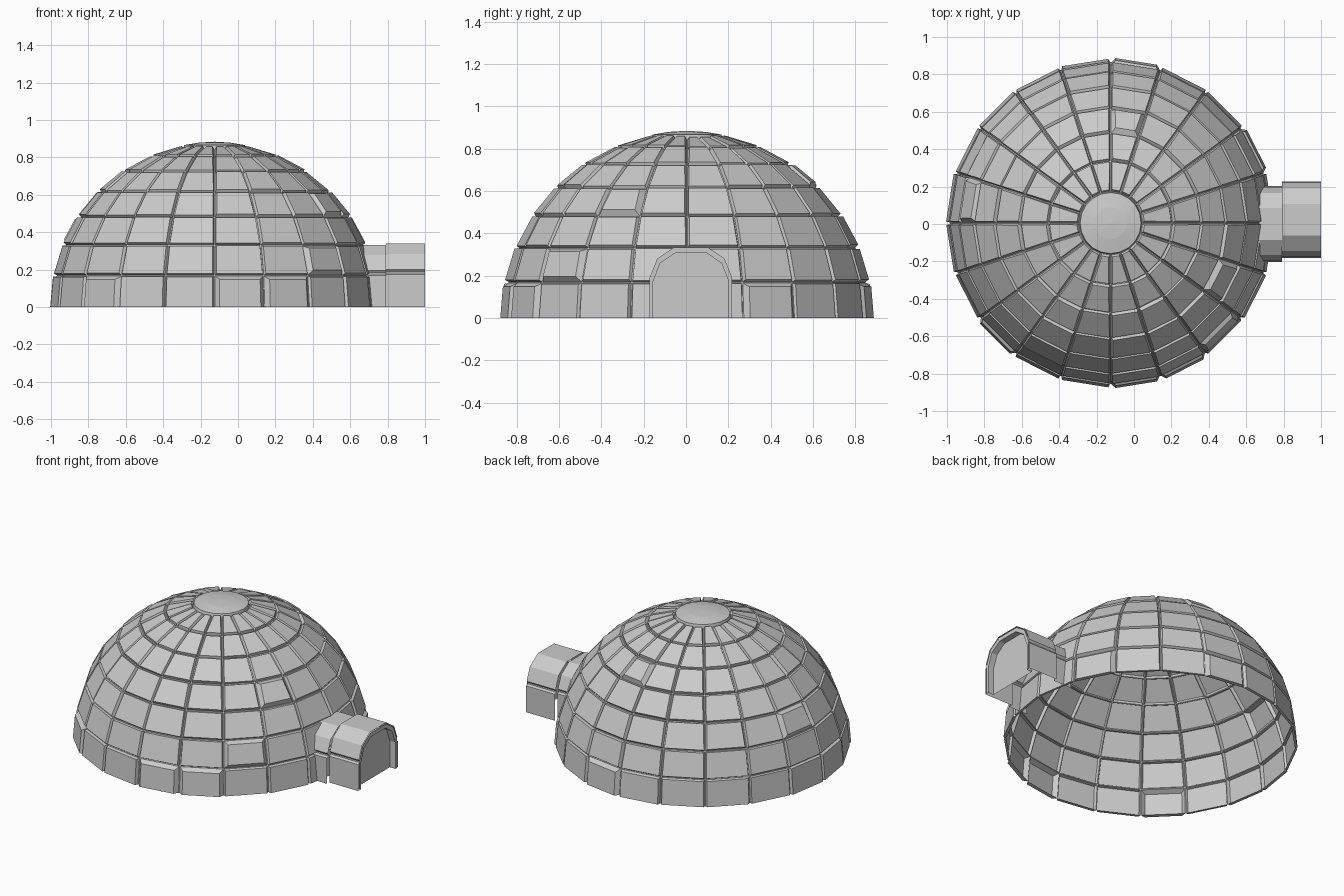
import bpy, bmesh, math, random
from mathutils import Vector

if "Cube" in bpy.data.objects:
    bpy.data.objects.remove(bpy.data.objects["Cube"])

random.seed(4)
CX, CY, R = -0.125, 0.005, 0.86
SEG, ROWS = 20, 7
STEP = math.radians(11.25)


def finish(name, bm):
    me = bpy.data.meshes.new(name)
    bm.to_mesh(me)
    bm.free()
    ob = bpy.data.objects.new(name, me)
    bpy.context.collection.objects.link(ob)
    return ob


def make_grid(bm, rows, closed):
    """Skin rows of points with quads, outward normals when rows go up / points go counter-clockwise."""
    vs = [[bm.verts.new(p) for p in row] for row in rows]
    faces = []
    n = len(rows[0])
    for r in range(len(rows) - 1):
        line = []
        for i in range(n if closed else n - 1):
            j = (i + 1) % n
            line.append(bm.faces.new((vs[r][i], vs[r][j], vs[r + 1][j], vs[r + 1][i])))
        faces.append(line)
    bm.normal_update()
    return faces


def raise_block(bm, face, bevel, height):
    """Leave a thin joint round the face, then push it out as a bevelled block."""
    bmesh.ops.inset_individual(bm, faces=[face], thickness=0.004, depth=0)
    bmesh.ops.inset_individual(bm, faces=[face], thickness=bevel, depth=height)


# Dome: rings of raised snow blocks on a single shell
bm = bmesh.new()
rings = []
for r in range(ROWS + 1):
    e = r * STEP
    rings.append([Vector((CX + R * math.cos(e) * math.cos(i * math.tau / SEG),
                          CY + R * math.cos(e) * math.sin(i * math.tau / SEG),
                          R * math.sin(e))) for i in range(SEG)])
grid = make_grid(bm, rings, True)
proud = {(0, 12), (0, 15), (0, 16), (0, 4), (0, 1), (1, 17), (3, 18), (4, 4), (2, 9)}
for r, line in enumerate(grid):
    for i, f in enumerate(line):
        if (r, i) in proud:
            raise_block(bm, f, 0.028, 0.028)
        else:
            raise_block(bm, f, random.uniform(0.004, 0.01), random.uniform(0.014, 0.022))
for v in bm.verts:
    if v.co.z < 0.045:
        v.co.z = 0
finish("dome_blocks", bm)

# Cap: shallow round lid on top of the dome
bm = bmesh.new()
caps = []
for rad, z in ((0.168, 0.842), (0.163, 0.866), (0.085, 0.879)):
    caps.append([Vector((CX + rad * math.cos(a * math.tau / SEG),
                         CY + rad * math.sin(a * math.tau / SEG), z)) for a in range(SEG)])
make_grid(bm, caps, True)
bm.verts.ensure_lookup_table()
top = bm.verts.new((CX, CY, 0.884))
ring = bm.verts[2 * SEG:3 * SEG]
for i in range(SEG):
    bm.faces.new((ring[i], ring[(i + 1) % SEG], top))
finish("dome_cap", bm)

# Entrance tunnel: two arched courses of blocks
ARCH = ((0.19, 0), (0.19, 0.185), (0.155, 0.275), (0.08, 0.326),
        (-0.08, 0.326), (-0.155, 0.275), (-0.19, 0.185), (-0.19, 0))


def arch(x, cy, grow=0.0, sz=1.0):
    k = 1 + grow / 0.19
    return [Vector((x, cy + y * k, z * sz)) for y, z in ARCH]


def tunnel_course(name, x0, x1, cy, sz):
    bm = bmesh.new()
    line = make_grid(bm, [arch(x1, cy, 0, sz), arch(x0, cy, 0, sz)], False)[0]
    bmesh.ops.recalc_face_normals(bm, faces=bm.faces[:])
    if line[0].normal.y < 0:
        bmesh.ops.reverse_faces(bm, faces=bm.faces[:])
    # Shoulders and crown form one block, the walls one each
    for group in (line[0:1], line[1:6], line[6:7]):
        bmesh.ops.inset_region(bm, faces=group, thickness=0.004, depth=0, use_even_offset=True)
        bmesh.ops.inset_region(bm, faces=group, thickness=0.008, depth=0.014, use_even_offset=True)
    for v in bm.verts:
        if v.co.z < 0.03:
            v.co.z = 0
        if v.co.x > x1 - 0.008:
            v.co.x = x1
    return finish(name, bm)


tunnel_course("tunnel_inner_course", 0.66, 0.79, 0.0, 0.975)
tunnel_course("tunnel_outer_course", 0.79, 1.0, 0.023, 1.0)

# Doorway: front rim, shallow reveal and back panel
bm = bmesh.new()
CYD = 0.023
make_grid(bm, [arch(1.0, CYD, 0.005, 1.02), arch(1.0, CYD, -0.012, 0.94),
               arch(0.96, CYD, -0.012, 0.94)], False)
bm.verts.ensure_lookup_table()
n = len(ARCH)
bm.faces.new(bm.verts[2 * n:3 * n])
bmesh.ops.recalc_face_normals(bm, faces=bm.faces[:])
finish("doorway", bm)
